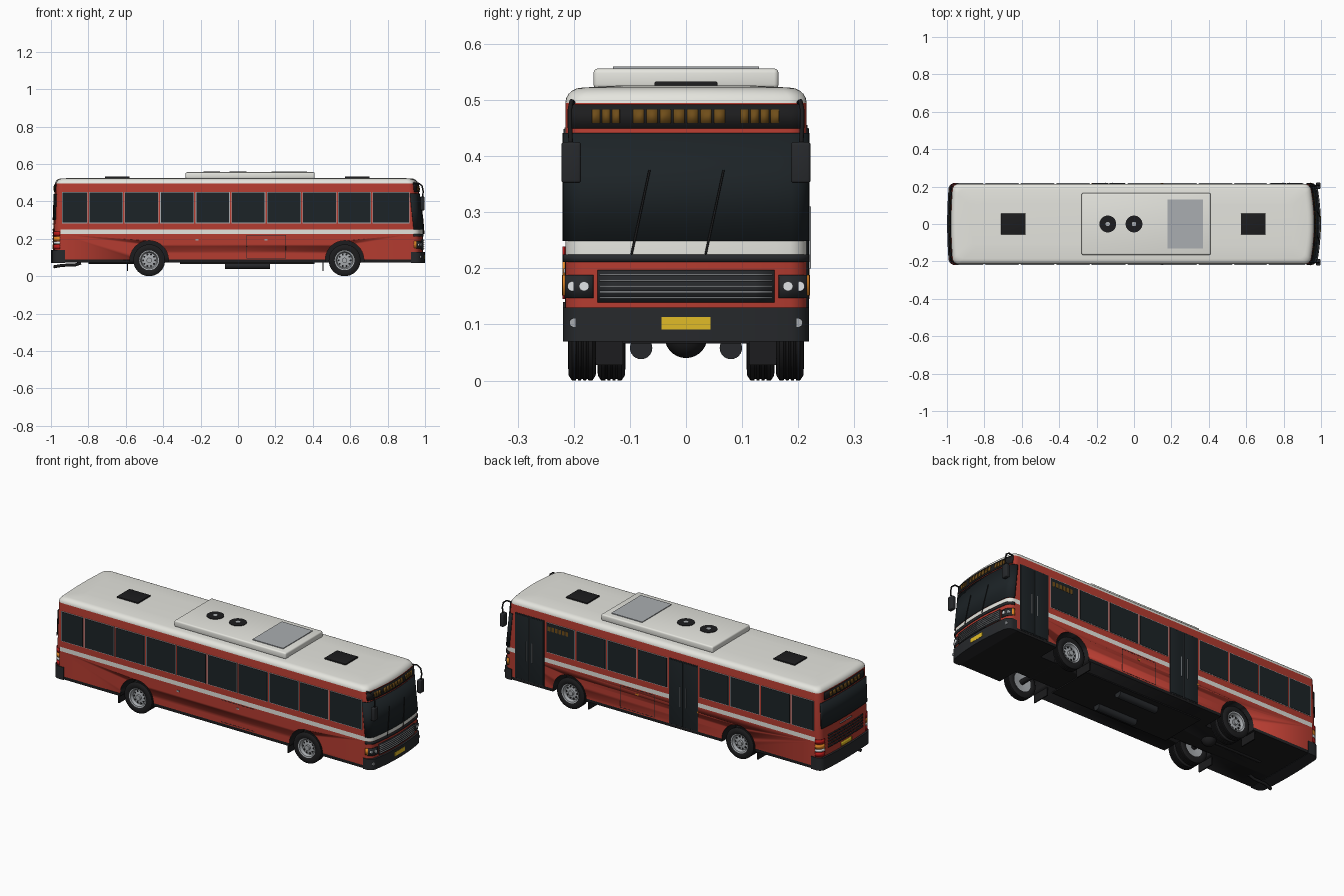
import bpy, bmesh, math
from mathutils import Matrix, Vector

if "Cube" in bpy.data.objects:
    bpy.data.objects.remove(bpy.data.objects["Cube"])

def mat(name, *c):
    m = bpy.data.materials.new(name)
    m.diffuse_color = (*c, 1)
    m.use_nodes = True
    m.node_tree.nodes["Principled BSDF"].inputs["Base Color"].default_value = m.diffuse_color
    return m

RED = mat("red_paint", 0.46, 0.045, 0.03)
WHITE = mat("white_paint", 0.78, 0.78, 0.73)
BLACK = mat("black_rubber", 0.012, 0.012, 0.013)
GLASS = mat("dark_glass", 0.012, 0.017, 0.02)
TRIM = mat("dark_trim", 0.02, 0.022, 0.025)
METAL = mat("grey_metal", 0.4, 0.42, 0.44)
AMBER = mat("sign_amber", 0.16, 0.075, 0.01)
ORANGE = mat("orange_lens", 0.8, 0.25, 0.02)
TAIL = mat("red_lens", 0.5, 0.01, 0.01)
YELLOW = mat("yellow_plate", 0.75, 0.5, 0.02)
LAMP = mat("lamp_glass", 0.75, 0.78, 0.8)

W, RC = 0.215, 0.03
ARC = [W - RC + RC * math.sin(math.radians(a)) for a in (15, 30, 45, 60, 75, 90)]
POS = [0, 0.04, 0.08, 0.12, 0.16, W - RC] + ARC
YS = [-y for y in POS[:0:-1]] + POS

def finish(name, bm, m, smooth=True):
    bmesh.ops.recalc_face_normals(bm, faces=bm.faces)
    me = bpy.data.meshes.new(name)
    bm.to_mesh(me)
    bm.free()
    o = bpy.data.objects.new(name, me)
    bpy.context.collection.objects.link(o)
    for k in (m if isinstance(m, list) else [m]):
        me.materials.append(k)
    if smooth:
        bpy.ops.object.select_all(action='DESELECT')
        bpy.context.view_layer.objects.active = o
        o.select_set(True)
        bpy.ops.object.shade_smooth_by_angle(angle=math.radians(35))
    return o

def box(name, x0, x1, y0, y1, z0, z1, m, bevel=0):
    bm = bmesh.new()
    c = Vector(((x0 + x1) / 2, (y0 + y1) / 2, (z0 + z1) / 2))
    s = Matrix.Diagonal((abs(x1 - x0), abs(y1 - y0), abs(z1 - z0), 1))
    bmesh.ops.create_cube(bm, size=1, matrix=Matrix.Translation(c) @ s)
    if bevel:
        bmesh.ops.bevel(bm, geom=bm.edges[:], offset=bevel, segments=3, profile=0.5, affect='EDGES')
    return finish(name, bm, m, bool(bevel))

def cyl(name, loc, r, depth, axis, m, seg=24):
    bm = bmesh.new()
    rot = {'x': Matrix.Rotation(math.pi / 2, 4, 'Y'), 'y': Matrix.Rotation(math.pi / 2, 4, 'X'), 'z': Matrix()}[axis]
    bmesh.ops.create_cone(bm, cap_ends=True, segments=seg, radius1=r, radius2=r, depth=depth,
                          matrix=Matrix.Translation(loc) @ rot)
    return finish(name, bm, m)

def tube(name, pts, r, m):
    cu = bpy.data.curves.new(name, 'CURVE')
    cu.dimensions, cu.bevel_depth, cu.bevel_resolution, cu.use_fill_caps = '3D', r, 2, True
    sp = cu.splines.new('POLY')
    sp.points.add(len(pts) - 1)
    for p, q in zip(sp.points, pts):
        p.co = (*q, 1)
    cu.materials.append(m)
    bpy.context.collection.objects.link(bpy.data.objects.new(name, cu))

def lathe(name, prof, m, x, z, s, seg=40):
    # revolve (radius, y) profile about the axle
    bm = bmesh.new()
    rings = [[bm.verts.new((x + r * math.cos(a), s * y, z + r * math.sin(a))) for r, y in prof]
             for a in (2 * math.pi * i / seg for i in range(seg))]
    for i in range(seg):
        a, b = rings[i], rings[(i + 1) % seg]
        for j in range(len(prof)):
            k = (j + 1) % len(prof)
            bm.faces.new((a[j], a[k], b[k], b[j]))
    return finish(name, bm, m)

def end_x(y, z, s):
    # curved front (s=1) or rear (s=-1) surface of the body
    lean, bow = (0.105, 0.022) if s > 0 else (0.04, 0.01)
    c = max(0, min(RC, abs(y) - (W - RC)))
    return s * (0.988 - lean * max(0, z - 0.25) - bow * (y / W) ** 2 - RC + math.sqrt(max(0, RC * RC - c * c)))

def patch(name, s, y0, y1, z0, z1, m, off=0.003):
    # thin panel that follows the curved end
    bm = bmesh.new()
    ys = [y0] + [y for y in YS if y0 + 1e-4 < y < y1 - 1e-4] + [y1]
    cols = [[bm.verts.new((end_x(y, z, s) + s * off, y * (1 + off / W), z)) for z in (z0, z1)] for y in ys]
    for a, b in zip(cols, cols[1:]):
        bm.faces.new((a[0], b[0], b[1], a[1]))
    o = finish(name, bm, m)
    sol = o.modifiers.new("thickness", 'SOLIDIFY')
    sol.thickness, sol.offset = 0.004, 0
    return o

def loft(name, rings, mats, pick):
    bm = bmesh.new()
    vs = [[bm.verts.new(p) for p in r] for r in rings]
    n = len(vs[0])
    for k, (a, b) in enumerate(zip(vs, vs[1:])):
        for i in range(n):
            f = bm.faces.new((a[i], a[(i + 1) % n], b[(i + 1) % n], b[i]))
            f.material_index = pick(k, f.calc_center_median().x)
    bm.faces.new(vs[0]).material_index = pick(0, 0)
    bm.faces.new(vs[-1]).material_index = pick(len(vs) - 2, 0)
    return finish(name, bm, mats)

# body shell with painted bands and rounded roof
def ring(z, d):
    k = (W - d) / W
    return ([(end_x(y, z, 1) - d, y * k, z) for y in YS] +
            [(end_x(y, z, -1) + d, y * k, z) for y in reversed(YS)])
levels = [(0.072, 0), (0.088, 0), (0.225, 0), (0.249, 0), (0.495, 0)]
levels += [(0.495 + 0.027 * math.sin(math.radians(t)), 0.03 * (1 - math.cos(math.radians(t)))) for t in (18, 36, 54, 72, 90)]
levels += [(0.526, 0.1)]
def band(k, x):
    if k == 2 and x < -0.95:
        return 1
    return [0, 1, 2, 1][k] if k < 4 else 2
body = loft("bus_body", [ring(*l) for l in levels], [BLACK, RED, WHITE], band)
WHEELS = (-0.475, 0.57)
for wx in WHEELS:
    for s in (1, -1):
        cut = cyl("arch_cutter", (wx, s * 0.19, 0.087), 0.103, 0.19, 'y', BLACK, 40)
        cut.hide_render = True
        b = body.modifiers.new("arch", 'BOOLEAN')
        b.operation, b.object, b.solver, b.material_mode = 'DIFFERENCE', cut, 'EXACT', 'TRANSFER'
        bpy.context.view_layer.objects.active = body
        bpy.ops.object.modifier_apply(modifier=b.name)
        bpy.data.objects.remove(cut)

# side windows, frames and doors (doors only on +y)
EDGES = [-0.945, -0.80, -0.61, -0.42, -0.23, -0.04, 0.15, 0.34, 0.53, 0.715, 0.92]
for s in (-1, 1):
    for i, (a, b) in enumerate(zip(EDGES, EDGES[1:])):
        if s > 0 and i in (4, 9):
            continue
        box("window_frame", a + 0.004, b - 0.004, s * 0.21, s * 0.2165, 0.283, 0.451, METAL)
        box("side_window", a + 0.007, b - 0.007, s * 0.21, s * 0.218, 0.286, 0.448, GLASS)
for a, b in ((-0.225, -0.045), (0.725, 0.905)):
    mid = (a + b) / 2
    box("door_surround", a, b, 0.2, 0.2165, 0.085, 0.455, TRIM)
    for p, q, h in ((a + 0.004, mid - 0.003, mid - 0.018), (mid + 0.003, b - 0.004, mid + 0.018)):
        box("door_leaf", p, q, 0.2, 0.219, 0.09, 0.45, GLASS, 0.002)
        tube("door_handle", [(h, 0.221, 0.2), (h, 0.221, 0.31)], 0.002, METAL)
for i in range(6):
    box("side_sign_block", 0.575 + i * 0.022, 0.591 + i * 0.022, 0.216, 0.219, 0.405, 0.43, AMBER)

# service hatches outlined by thin seams, and side markers
for s in (-1, 1):
    for x in (0.045, 0.255):
        box("hatch_seam", x, x + 0.002, s * 0.21, s * 0.2158, 0.095, 0.22, TRIM)
    for z in (0.095, 0.218):
        box("hatch_seam", 0.045, 0.257, s * 0.21, s * 0.2158, z, z + 0.002, TRIM)
    for x in (-0.22, 0.15):
        box("side_marker", x - 0.008, x + 0.008, s * 0.21, s * 0.218, 0.192, 0.2, ORANGE if s > 0 else METAL)

# front face
patch("windscreen", 1, -W, W, 0.249, 0.441, GLASS)
patch("windscreen_lower_trim", 1, -W, W, 0.211, 0.225, TRIM)
patch("front_sign", 1, -0.205, 0.205, 0.449, 0.492, BLACK)
patch("grille_frame", 1, -0.155, 0.155, 0.139, 0.197, TRIM)
for i in range(5):
    patch("grille_slat", 1, -0.149, 0.149, 0.146 + i * 0.0102, 0.149 + i * 0.0102, METAL, 0.007)
BLOCKS = [(-0.163, 3, 0.017), (-0.092, 7, 0.0235), (0.095, 4, 0.0175)]
for y, n, p in BLOCKS:
    for i in range(n):
        patch("front_sign_block", 1, y + i * p, y + i * p + p * 0.8, 0.459, 0.483, AMBER, 0.005)
for y in (-0.097, 0.035):
    tube("wiper", [(end_x(y + t * 0.032, 0.225 + t * 0.15, 1) + 0.008, y + t * 0.032, 0.225 + t * 0.15)
                   for t in (0, 0.5, 1)], 0.002, BLACK)
for s in (-1, 1):
    a, b = sorted((s * 0.163, s * 0.212))
    patch("headlight_housing", 1, a, b, 0.147, 0.188, TRIM)
    a, b = sorted((s * 0.2115, s * W))
    patch("front_indicator", 1, a, b, 0.152, 0.188, ORANGE, 0.004)
    for y in (0.182, 0.203):
        cyl("headlight", (end_x(y, 0.168, 1), s * y, 0.168), 0.0085, 0.018, 'x', LAMP)
    # mirrors on curved arms
    box("mirror", 0.974, 0.997, s * 0.187, s * 0.222, 0.352, 0.425, TRIM, 0.005)
    tube("mirror_arm", [(0.93, s * 0.2, 0.495), (0.965, s * 0.204, 0.498), (0.984, s * 0.207, 0.483),
                        (0.99, s * 0.207, 0.455), (0.987, s * 0.205, 0.415)], 0.004, BLACK)

# rear face
patch("rear_window", -1, -0.2, 0.2, 0.3, 0.44, GLASS)
patch("rear_sign", -1, -0.17, 0.17, 0.449, 0.49, BLACK)
for i in range(9):
    patch("rear_sign_block", -1, -0.13 + i * 0.03, -0.108 + i * 0.03, 0.459, 0.481, AMBER, 0.005)
patch("engine_lid_handle", -1, -0.05, 0.05, 0.276, 0.281, METAL)
for i in range(5):
    patch("engine_vent", -1, -0.15, 0.15, 0.18 + i * 0.016, 0.188 + i * 0.016, TRIM)
patch("rear_plate", -1, -0.045, 0.045, 0.146, 0.169, YELLOW)
for s in (-1, 1):
    for z, m in ((0.145, TAIL), (0.172, LAMP), (0.188, ORANGE), (0.215, TAIL)):
        a, b = sorted((s * 0.178, s * W))
        patch("tail_light", -1, a, b, z, z + (0.014 if m == LAMP else 0.024), m)

# wrap-round bumpers
for s, top in ((1, 0.13), (-1, 0.14)):
    def plan(z):
        return [(end_x(y, z, s) + s * 0.011, y * 1.018, z) for y in YS] + [(s * 0.925, W * 1.018, z), (s * 0.925, -W * 1.018, z)]
    loft("bumper", [plan(0.07), plan(top)], [TRIM], lambda k, x: 0)
box("front_plate", 0.99, 1.0, -0.044, 0.044, 0.091, 0.113, YELLOW)
for y in (-0.2, 0.2):
    cyl("fog_light", (0.97, y, 0.103), 0.008, 0.02, 'x', METAL)

# roof equipment
box("roof_unit", -0.28, 0.41, -0.165, 0.165, 0.52, 0.556, WHITE, 0.008)
box("roof_unit_panel", 0.18, 0.37, -0.13, 0.13, 0.55, 0.56, METAL)
for x in (-0.14, 0.0):
    cyl("roof_fan", (x, 0, 0.556), 0.045, 0.005, 'z', BLACK, 32)
    cyl("roof_fan_hub", (x, 0, 0.558), 0.012, 0.004, 'z', METAL, 16)
for x in (-0.645, 0.638):
    box("roof_hatch", x - 0.066, x + 0.066, -0.056, 0.056, 0.518, 0.533, BLACK, 0.003)

# wheels: single at the front, twin at the rear
R = 0.085
def wheel(x, s, out):
    i = out - 0.05
    prof = [(0.052, out - 0.004), (0.062, out), (0.076, out - 0.001), (R, out - 0.007)]
    for g in (0.016, 0.025, 0.034):
        prof += [(R, out - g + 0.002), (R - 0.003, out - g + 0.0015), (R - 0.003, out - g - 0.0015), (R, out - g - 0.002)]
    prof += [(R, i + 0.007), (0.076, i + 0.001), (0.062, i), (0.052, i + 0.004)]
    lathe("tyre", prof, BLACK, x, R, s)
    lathe("rim", [(0.001, out - 0.016), (0.02, out - 0.016), (0.04, out - 0.02), (0.046, out - 0.004), (0.053, out - 0.002),
                  (0.053, i + 0.004), (0.001, i + 0.01)], METAL, x, R, s)
for x in WHEELS:
    for s in (-1, 1):
        wheel(x, s, 0.21)
        if x < 0:
            wheel(x, s, 0.158)
        cyl("hub", (x, s * 0.196, R), 0.014, 0.02, 'y', METAL, 20)
        for k in range(10):
            a = k * math.pi / 5
            cyl("rim_hole", (x + 0.032 * math.cos(a), s * 0.1915, R + 0.032 * math.sin(a)), 0.0055, 0.003, 'y', BLACK, 10)
        box("mud_flap", x - 0.118, x - 0.112, s * 0.112, s * 0.21, 0.028, 0.1, BLACK)
    cyl("axle", (x, 0, R), 0.014, 0.36, 'y', BLACK)

# underbody: differential, drive shaft, tanks, exhaust
bm = bmesh.new()
bmesh.ops.create_uvsphere(bm, u_segments=24, v_segments=14, radius=0.038, matrix=Matrix.Translation((-0.475, 0, 0.078)))
finish("differential", bm, BLACK)
tube("drive_shaft", [(-0.475, 0, 0.075), (-0.8, 0, 0.075)], 0.01, BLACK)
for y in (-0.08, 0.08):
    cyl("air_tank", (0.05, y, 0.058), 0.02, 0.24, 'x', TRIM)
box("chassis_rail", -0.31, 0.41, -0.13, 0.13, 0.066, 0.08, BLACK)
tube("exhaust", [(-0.84, -0.13, 0.07), (-0.87, -0.13, 0.06), (-0.94, -0.13, 0.058), (-0.985, -0.14, 0.05)], 0.008, BLACK)
